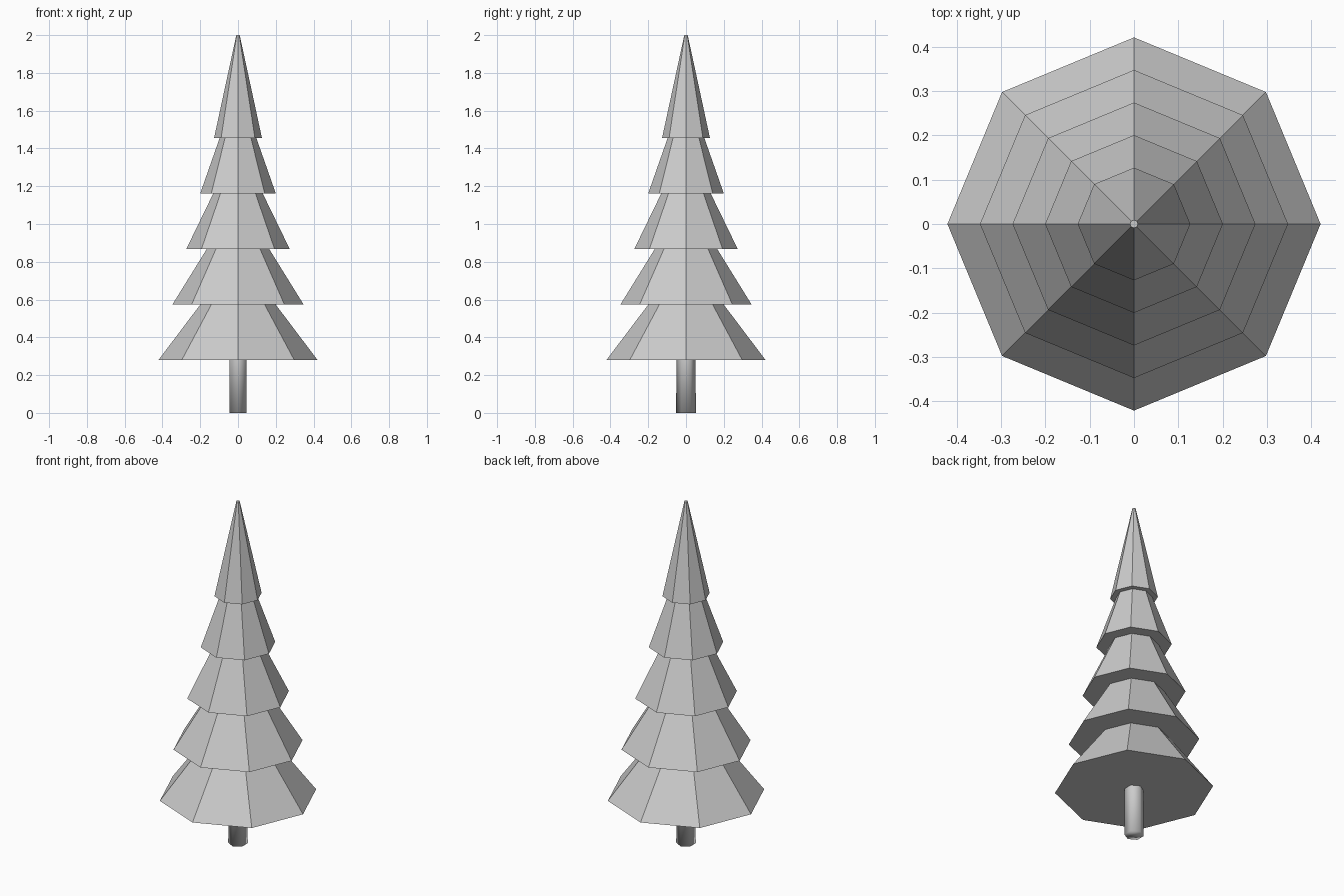
import bpy

if "Cube" in bpy.data.objects:
    bpy.data.objects.remove(bpy.data.objects["Cube"])


def cone(name, sides, r_bottom, r_top, z_bottom, z_top):
    """Capped tapered prism standing between two heights."""
    bpy.ops.mesh.primitive_cone_add(
        vertices=sides, radius1=r_bottom, radius2=r_top,
        depth=z_top - z_bottom, location=(0, 0, (z_bottom + z_top) / 2))
    obj = bpy.context.object
    obj.name = name
    return obj


# Six-sided, smooth-shaded trunk reaching up into the lowest tier
trunk = cone("trunk", 6, 0.052, 0.05, 0.0, 0.55)
bpy.ops.object.shade_smooth()

# Five overlapping eight-sided foliage tiers of equal height
TIERS = 5
HEIGHT = 0.546
for i in range(TIERS):
    t = i / (TIERS - 1)
    z = 0.28 + t * (1.454 - 0.28)
    radius = 0.421 + t * (0.127 - 0.421)
    cone(f"foliage_tier_{i + 1}", 8, radius, 0.009, z, z + HEIGHT)
